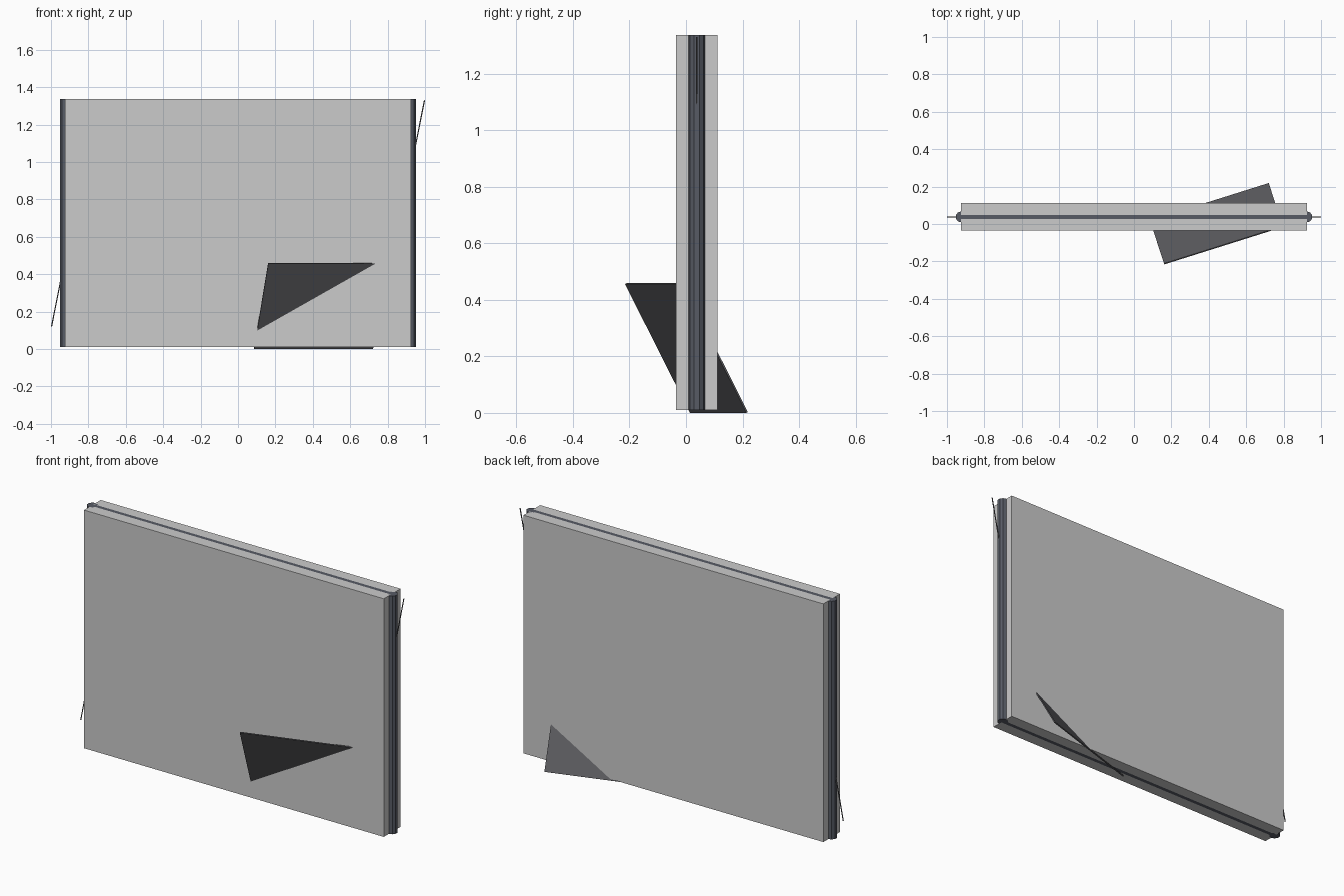
import bpy, bmesh
from mathutils import Vector

if "Cube" in bpy.data.objects:
    bpy.data.objects.remove(bpy.data.objects["Cube"])

Z0, Z1, YC, XW = 0.01, 1.338, 0.038, 0.925


def material(name, rgb):
    m = bpy.data.materials.new(name)
    m.diffuse_color = (*rgb, 1)
    m.use_nodes = True
    m.node_tree.nodes["Principled BSDF"].inputs["Base Color"].default_value = m.diffuse_color
    return m


slate = material("slate", (0.095, 0.105, 0.13))
charcoal = material("charcoal", (0.11, 0.11, 0.12))


def box(name, lo, hi, mat=None):
    lo, hi = Vector(lo), Vector(hi)
    bpy.ops.mesh.primitive_cube_add(size=1, location=(lo + hi) / 2)
    ob = bpy.context.object
    ob.name = name
    ob.scale = hi - lo
    if mat:
        ob.data.materials.append(mat)
    return ob


def rod(name, a, b, radius, sides, mat):
    a, b = Vector(a), Vector(b)
    bpy.ops.mesh.primitive_cylinder_add(vertices=sides, radius=radius,
                                        depth=(b - a).length, location=(a + b) / 2)
    ob = bpy.context.object
    ob.name = name
    ob.rotation_euler = (b - a).to_track_quat('Z', 'Y').to_euler()
    ob.data.materials.append(mat)
    return ob


# Two outer slabs sandwiching a dark core sheet
box("front_slab", (-XW, -0.036, Z0), (XW, YC - 0.011, Z1))
box("back_slab", (-XW, YC + 0.011, Z0), (XW, 0.111, Z1))
box("core_sheet", (-XW, YC - 0.011, Z0), (XW, YC + 0.011, Z1), slate)

# Round edge posts and thin leaning wires at each end
for side, label in ((-1, "left"), (1, "right")):
    rod(label + "_post", (side * XW, YC, Z0), (side * XW, YC, Z1), 0.029, 10, slate)
    lean = 0.12
    xm = side * 0.877
    rod(label + "_wire", (xm - lean, YC, 0.12), (xm + lean, YC, 1.33), 0.003, 6, charcoal)

# Tilted thin plate passing through the wall
corner = Vector((0.162, -0.216, 0.459))
along = Vector((0.635, 0.2, 0.0))
down = Vector((-0.075, 0.23, -0.456))
thick = along.cross(down).normalized() * 0.006
bm = bmesh.new()
quad = [bm.verts.new(p) for p in (corner, corner + along, corner + along + down, corner + down)]
face = bm.faces.new(quad)
ext = bmesh.ops.extrude_face_region(bm, geom=[face])["geom"]
bmesh.ops.translate(bm, vec=thick if thick.z > 0 else -thick,
                    verts=[g for g in ext if isinstance(g, bmesh.types.BMVert)])
bmesh.ops.recalc_face_normals(bm, faces=bm.faces)
lowest = min(v.co.z for v in bm.verts)
bmesh.ops.translate(bm, vec=(0, 0, -lowest), verts=bm.verts)
mesh = bpy.data.meshes.new("tilted_plate")
bm.to_mesh(mesh)
bm.free()
mesh.materials.append(charcoal)
bpy.context.collection.objects.link(bpy.data.objects.new("tilted_plate", mesh))
